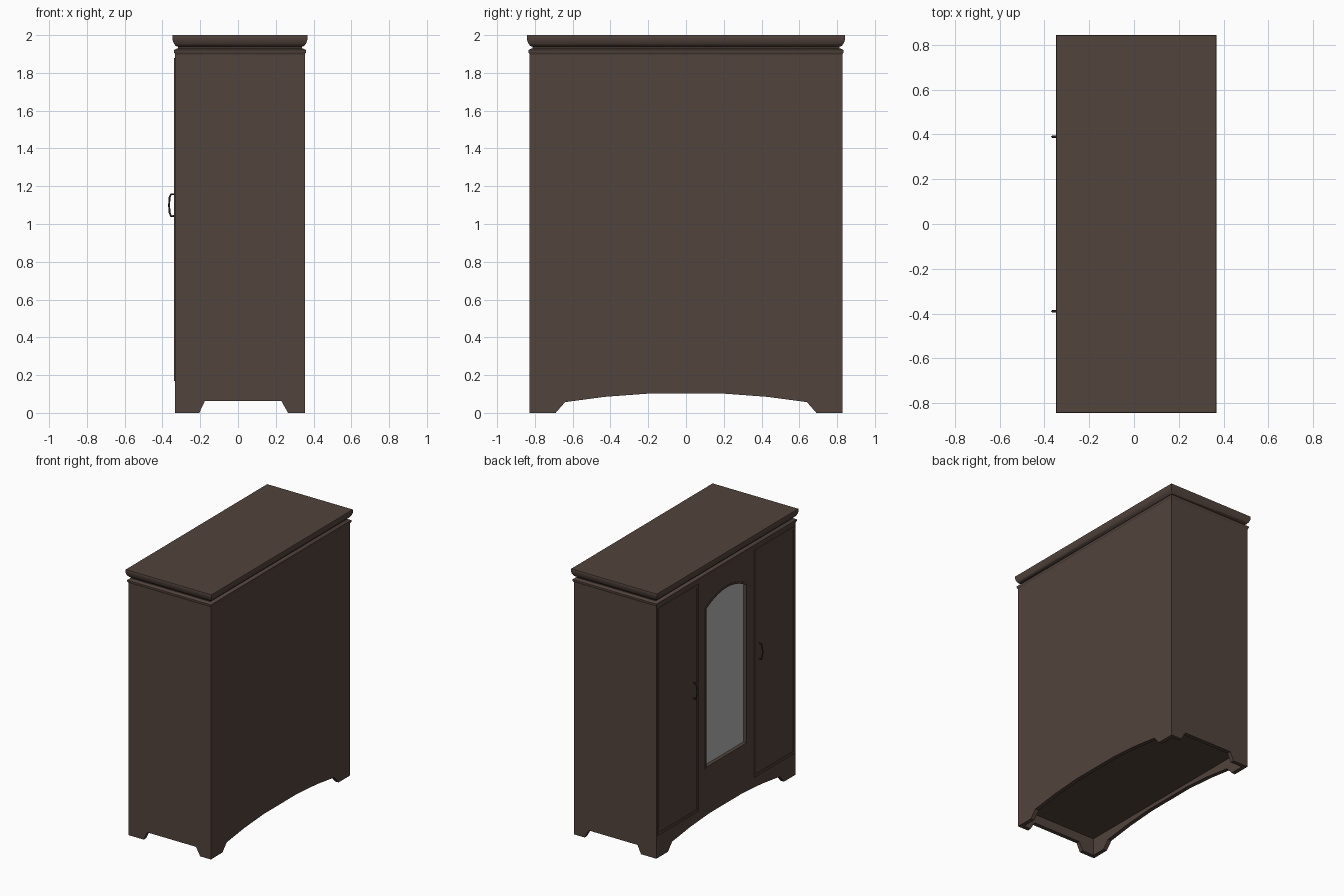
import bpy, bmesh, math
from mathutils import Vector

if "Cube" in bpy.data.objects:
    bpy.data.objects.remove(bpy.data.objects["Cube"])


def material(name, rgb):
    m = bpy.data.materials.new(name)
    m.diffuse_color = (*rgb, 1)
    m.use_nodes = True
    m.node_tree.nodes["Principled BSDF"].inputs["Base Color"].default_value = m.diffuse_color
    return m


WOOD = material("dark_brown_wood", (0.084, 0.056, 0.045))
GLASS = material("grey_mirror", (0.46, 0.46, 0.46))
METAL = material("dark_metal", (0.04, 0.032, 0.028))

X0, X1, Y = -0.333, 0.354, 0.828      # body limits
T = 0.03                              # panel thickness
CX, HX = (X0 + X1) / 2, (X1 - X0) / 2


def finish(bm, name, mat):
    bmesh.ops.recalc_face_normals(bm, faces=bm.faces)
    me = bpy.data.meshes.new(name)
    bm.to_mesh(me)
    bm.free()
    me.materials.append(mat)
    ob = bpy.data.objects.new(name, me)
    bpy.context.collection.objects.link(ob)
    return ob


def panel(name, loops, axis, start, thick, mat=WOOD):
    """Flat outline (with optional holes) extruded along x or y."""
    bm = bmesh.new()
    for loop in loops:
        pts = [(start, u, v) if axis == 'x' else (u, start, v) for u, v in loop]
        vs = [bm.verts.new(p) for p in pts]
        for i, v in enumerate(vs):
            bm.edges.new((v, vs[(i + 1) % len(vs)]))
    bmesh.ops.triangle_fill(bm, edges=bm.edges[:], use_beauty=True, use_dissolve=False)
    geo = bmesh.ops.extrude_face_region(bm, geom=bm.faces[:])['geom']
    step = Vector((thick, 0, 0)) if axis == 'x' else Vector((0, thick, 0))
    bmesh.ops.translate(bm, vec=step, verts=[g for g in geo if isinstance(g, bmesh.types.BMVert)])
    return finish(bm, name, mat)


def box(name, lo, hi, mat=WOOD):
    bm = bmesh.new()
    bmesh.ops.create_cube(bm, size=1)
    for v in bm.verts:
        v.co = [lo[i] if v.co[i] < 0 else hi[i] for i in range(3)]
    return finish(bm, name, mat)


def rect(a, b, c, d):
    return [(a, c), (b, c), (b, d), (a, d)]


def arch(grow=0.0, n=10):
    """Mirror opening with a curved top."""
    w = 0.24 + grow
    pts = [(-w, 0.465 - grow), (w, 0.465 - grow)]
    for i in range(n + 1):
        t = 1 - 2 * i / n
        pts.append((w * t, 1.655 + grow + 0.07 * (1 - t * t)))
    return pts


# Front and back panels with arched aprons
half = [(0.69, 0), (0.64, 0.057), (0.43, 0.085), (0.2, 0.102)]
long_side = ([(Y, 1.91), (Y, 0)] + half
             + [(-u, v) for u, v in reversed(half)] + [(-Y, 0), (-Y, 1.91)])
panel("front_panel", [long_side, arch()], 'x', X0, T)
panel("back_panel", [long_side], 'x', X1 - T, T)

# End panels with feet cut-outs
a, b = X0 + T, X1 - T
end = [(a, 1.91), (a, 0), (-0.205, 0), (-0.176, 0.062),
       (0.23, 0.062), (0.265, 0), (b, 0), (b, 1.91)]
panel("left_end_panel", [end], 'y', -Y, T)
panel("right_end_panel", [end], 'y', Y - T, T)

# Cabinet floor, recessed above the aprons
box("floor", (a, -Y + T, 0.13), (b, Y - T, 0.15))

# Mirror set back in its opening, with a thin bead around it
panel("mirror", [arch()], 'x', X0 + T - 0.006, 0.006, GLASS)
panel("mirror_bead", [arch(0.012), arch()], 'x', X0 - 0.004, 0.006)

# Doors: thin slab with a slightly raised border, and a bow handle
for side, label in ((1, "right"), (-1, "left")):
    y0, y1 = sorted((side * 0.335, side * 0.815))
    box(label + "_door", (X0 - 0.003, y0 + 0.01, 0.18), (X0 + 0.001, y1 - 0.01, 1.87))
    panel(label + "_door_border",
          [rect(y0, y1, 0.17, 1.88), rect(y0 + 0.02, y1 - 0.02, 0.19, 1.86)],
          'x', X0 - 0.007, 0.008)

    cu = bpy.data.curves.new(label + "_handle", 'CURVE')
    cu.dimensions = '3D'
    cu.bevel_depth = 0.005
    cu.bevel_resolution = 2
    cu.use_fill_caps = True
    sp = cu.splines.new('POLY')
    path = [(0.0, 1.042), (-0.022, 1.042), (-0.029, 1.06), (-0.032, 1.1),
            (-0.029, 1.14), (-0.022, 1.158), (0.0, 1.158)]
    sp.points.add(len(path) - 1)
    for p, (dx, z) in zip(sp.points, path):
        p.co = (X0 + dx, side * 0.39, z, 1)
    cu.materials.append(METAL)
    ob = bpy.data.objects.new(label + "_handle", cu)
    bpy.context.collection.objects.link(ob)

# Cornice: rectangles stacked along a moulding profile (outset, height)
profile = [(-0.002, 1.895), (0.004, 1.905), (0.007, 1.912), (0.006, 1.92), (-0.002, 1.926),
           (-0.016, 1.93), (-0.016, 1.938), (-0.004, 1.942), (0.006, 1.955),
           (0.012, 1.97), (0.015, 1.985), (0.015, 1.995), (0.013, 2.0)]
bm = bmesh.new()
rings = []
for o, z in profile:
    rings.append([bm.verts.new((CX + sx * (HX + o), sy * (Y + o), z))
                  for sx, sy in ((-1, -1), (1, -1), (1, 1), (-1, 1))])
for r, s in zip(rings, rings[1:]):
    for i in range(4):
        j = (i + 1) % 4
        bm.faces.new((r[i], r[j], s[j], s[i]))
bm.faces.new(rings[0][::-1])
bm.faces.new(rings[-1])
cornice = finish(bm, "cornice", WOOD)
bpy.context.view_layer.objects.active = cornice
cornice.select_set(True)
bpy.ops.object.shade_smooth_by_angle(angle=math.radians(35))
